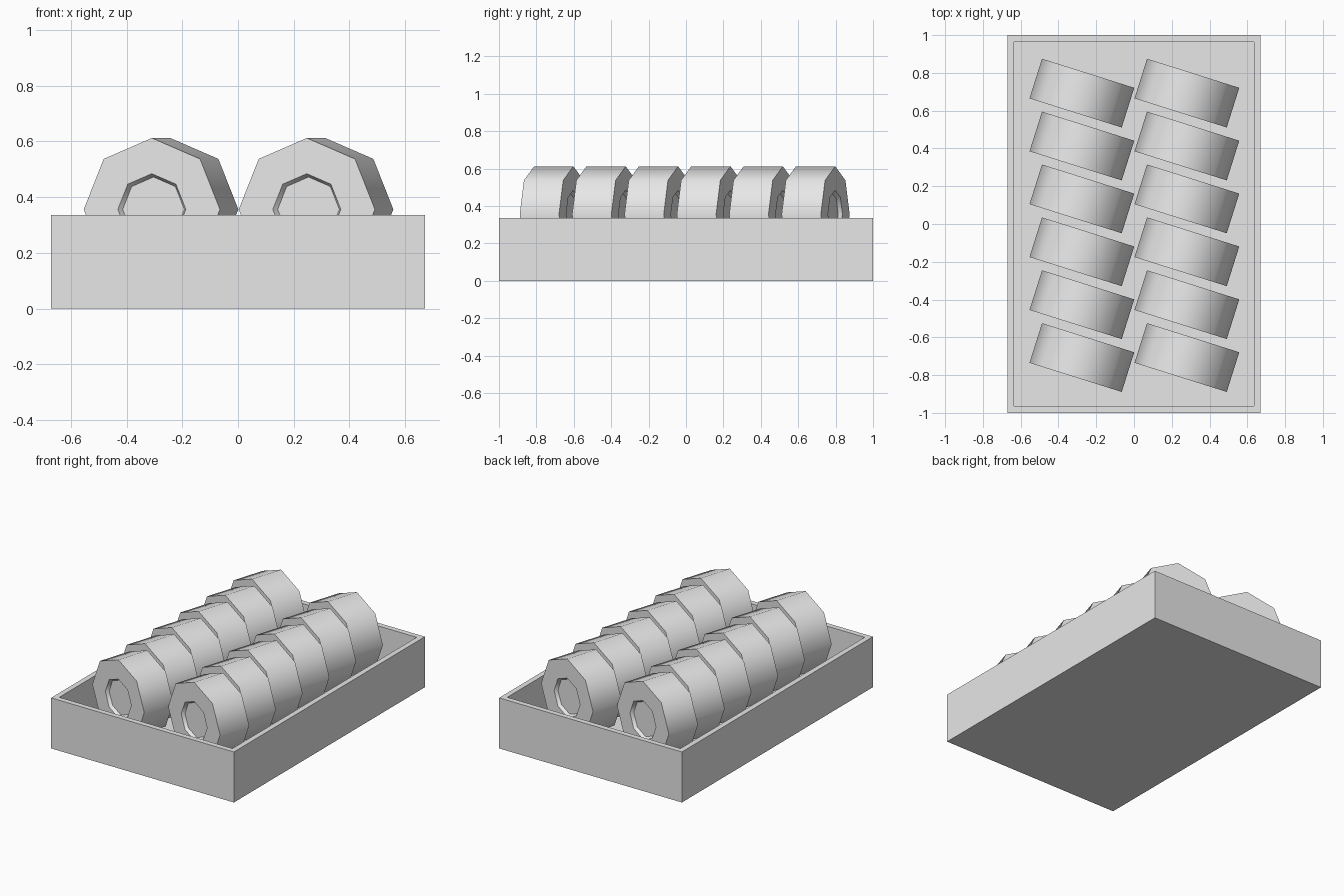
import bpy, bmesh, math
from mathutils import Matrix

cube = bpy.data.objects.get("Cube")
if cube:
    bpy.data.objects.remove(cube)

mat = bpy.data.materials.new("plain grey")
mat.use_nodes = True
grey = (0.8, 0.8, 0.8, 1)
mat.diffuse_color = grey
mat.node_tree.nodes["Principled BSDF"].inputs["Base Color"].default_value = grey


def to_mesh(bm, name):
    bmesh.ops.recalc_face_normals(bm, faces=bm.faces)
    mesh = bpy.data.meshes.new(name)
    bm.to_mesh(mesh)
    bm.free()
    mesh.materials.append(mat)
    return mesh


def place(name, mesh, location=(0, 0, 0), turn=0):
    obj = bpy.data.objects.new(name, mesh)
    obj.location = location
    obj.rotation_euler.z = turn
    bpy.context.collection.objects.link(obj)


# Open tray: a box with its top inset and pushed down to the floor
WIDTH, LENGTH, HEIGHT, WALL, FLOOR = 1.34, 2.0, 0.335, 0.05, 0.1
bm = bmesh.new()
bmesh.ops.create_cube(bm, size=1, matrix=Matrix.Translation((0, 0, HEIGHT / 2))
                      @ Matrix.Diagonal((WIDTH, LENGTH, HEIGHT, 1)))
top = max(bm.faces, key=lambda f: f.calc_center_median().z)
bmesh.ops.inset_region(bm, faces=[top], thickness=WALL)
floor = bmesh.ops.extrude_discrete_faces(bm, faces=[top])["faces"][0]
bmesh.ops.translate(bm, verts=floor.verts, vec=(0, 0, FLOOR - HEIGHT))
place("tray", to_mesh(bm, "tray"))

# Eight-sided roll with a shallow recess in each end
RADIUS, HALF, SIDES = 0.256, 0.11, 8
half_profile = [(0.116, HALF - 0.02), (0.128, HALF), (RADIUS, HALF)]
profile = [(r, -y) for r, y in half_profile] + half_profile[::-1]
bm = bmesh.new()
rings = []
for r, y in profile:
    angles = [math.tau * i / SIDES for i in range(SIDES)]
    rings.append([bm.verts.new((r * math.cos(a), y, r * math.sin(a))) for a in angles])
for a, b in zip(rings, rings[1:]):
    for i in range(SIDES):
        j = (i + 1) % SIDES
        bm.faces.new((a[i], a[j], b[j], b[i]))
bm.faces.new(rings[0])
bm.faces.new(rings[-1])
bmesh.ops.recalc_face_normals(bm, faces=bm.faces)
for f in bm.faces:
    f.smooth = True
for e in bm.edges:
    e.smooth = e.calc_face_angle() < math.radians(50)
roll = to_mesh(bm, "roll")

# Two columns of six slanted rolls
for col, side in enumerate(("right", "left")):
    for row in range(6):
        place(f"roll_{side}_{row + 1}", roll,
              (-0.276 + 0.556 * col, -0.707 + 0.28 * row, FLOOR + RADIUS),
              math.radians(-17.5))
